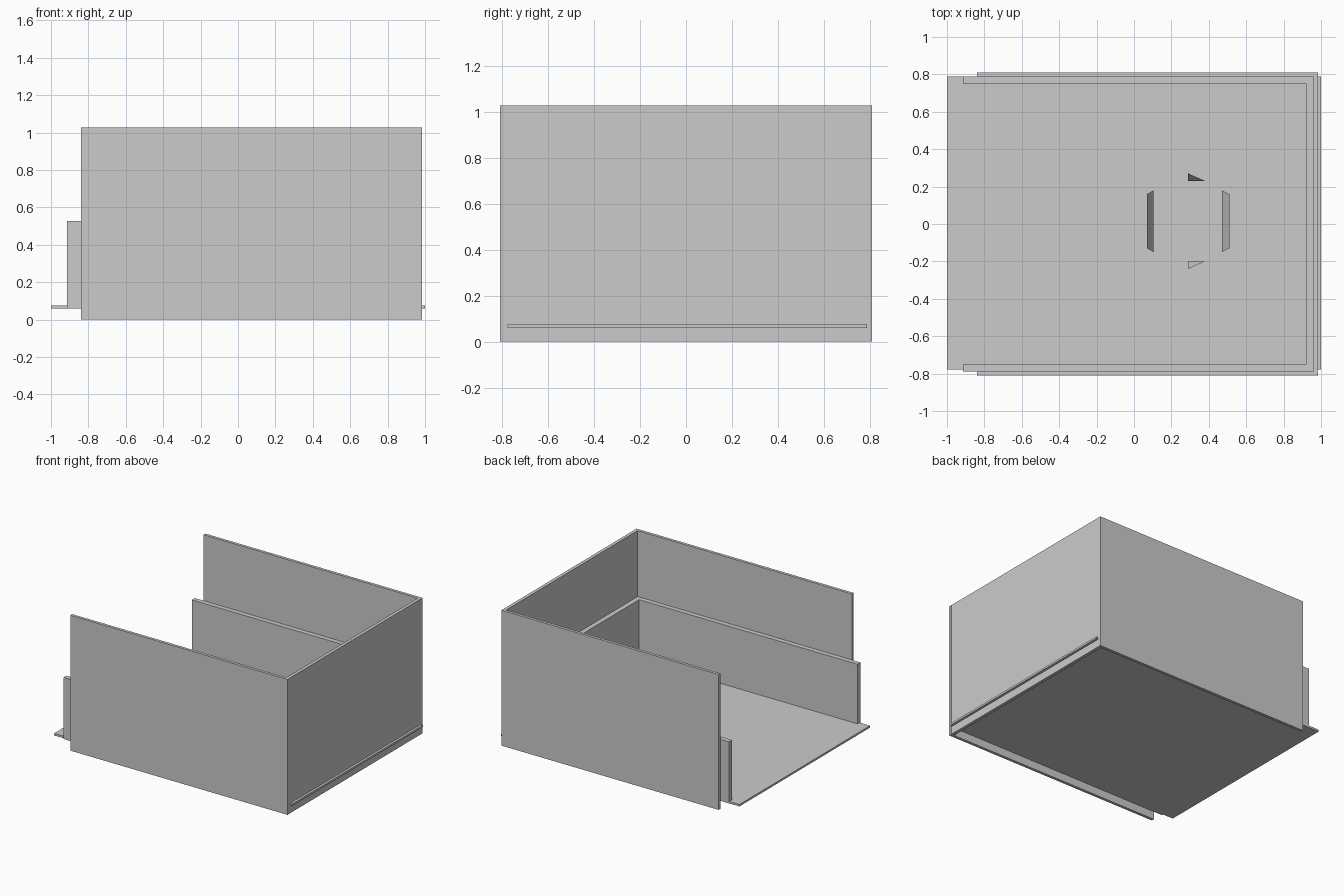
import bpy
from mathutils import Vector

if "Cube" in bpy.data.objects:
    bpy.data.objects.remove(bpy.data.objects["Cube"])


def mesh_object(name, verts, faces):
    me = bpy.data.meshes.new(name)
    me.from_pydata(verts, [], faces)
    me.update()
    ob = bpy.data.objects.new(name, me)
    bpy.context.collection.objects.link(ob)
    return ob


def box(name, x0, x1, y0, y1, z0, z1):
    bpy.ops.mesh.primitive_cube_add(size=1, location=((x0 + x1) / 2, (y0 + y1) / 2, (z0 + z1) / 2))
    ob = bpy.context.object
    ob.name = name
    ob.scale = (x1 - x0, y1 - y0, z1 - z0)
    bpy.ops.object.transform_apply(location=False, rotation=False, scale=True)
    return ob


# Sliding bottom panel, poking out at both ends
box("bottom_panel", -1.0, 1.0, -0.777, 0.788, 0.06, 0.075)

# Outer and inner side walls, one pair on each side
for side, s in (("left", 1), ("right", -1)):
    y = sorted((s * 0.788, s * 0.81))
    box("outer_wall_" + side, -0.84, 0.983, y[0], y[1], 0, 1.027)
    y = sorted((s * 0.752, s * 0.788))
    box("inner_wall_" + side, -0.913, 0.957, y[0], y[1], 0.06, 0.527)

# End walls fitted between the sides
box("outer_wall_end", 0.957, 0.982, -0.788, 0.788, 0, 1.027)
box("inner_wall_end", 0.92, 0.957, -0.752, 0.752, 0.06, 0.527)

# Small open carton standing on the panel
x0, x1, y0, y1, z0, z1 = 0.105, 0.47, -0.2, 0.23, 0.075, 0.28
corners = [(x0, y0), (x1, y0), (x1, y1), (x0, y1)]
verts = [(x, y, z0) for x, y in corners] + [(x, y, z1) for x, y in corners]
sides = [(i, (i + 1) % 4, (i + 1) % 4 + 4, i + 4) for i in range(4)]
carton = mesh_object("carton", verts, sides)

# Tapered flaps, nearly upright, on the two short edges
for name, x, dx in (("flap_near", x0, -0.035), ("flap_far", x1, 0.04)):
    mesh_object("carton_" + name,
                [(x, -0.15, z1), (x, 0.18, z1), (x + dx, 0.16, z1 + 0.08), (x + dx, -0.13, z1 + 0.08)],
                [(0, 1, 2, 3)])

# Small folded corner tabs on the long edges
for y, dy in ((y1, 0.04), (y0, -0.04)):
    mesh_object("carton_tab", [(0.38, y, z1), (0.29, y + dy, z1 + 0.08), (0.29, y, z1)], [(0, 1, 2)])
